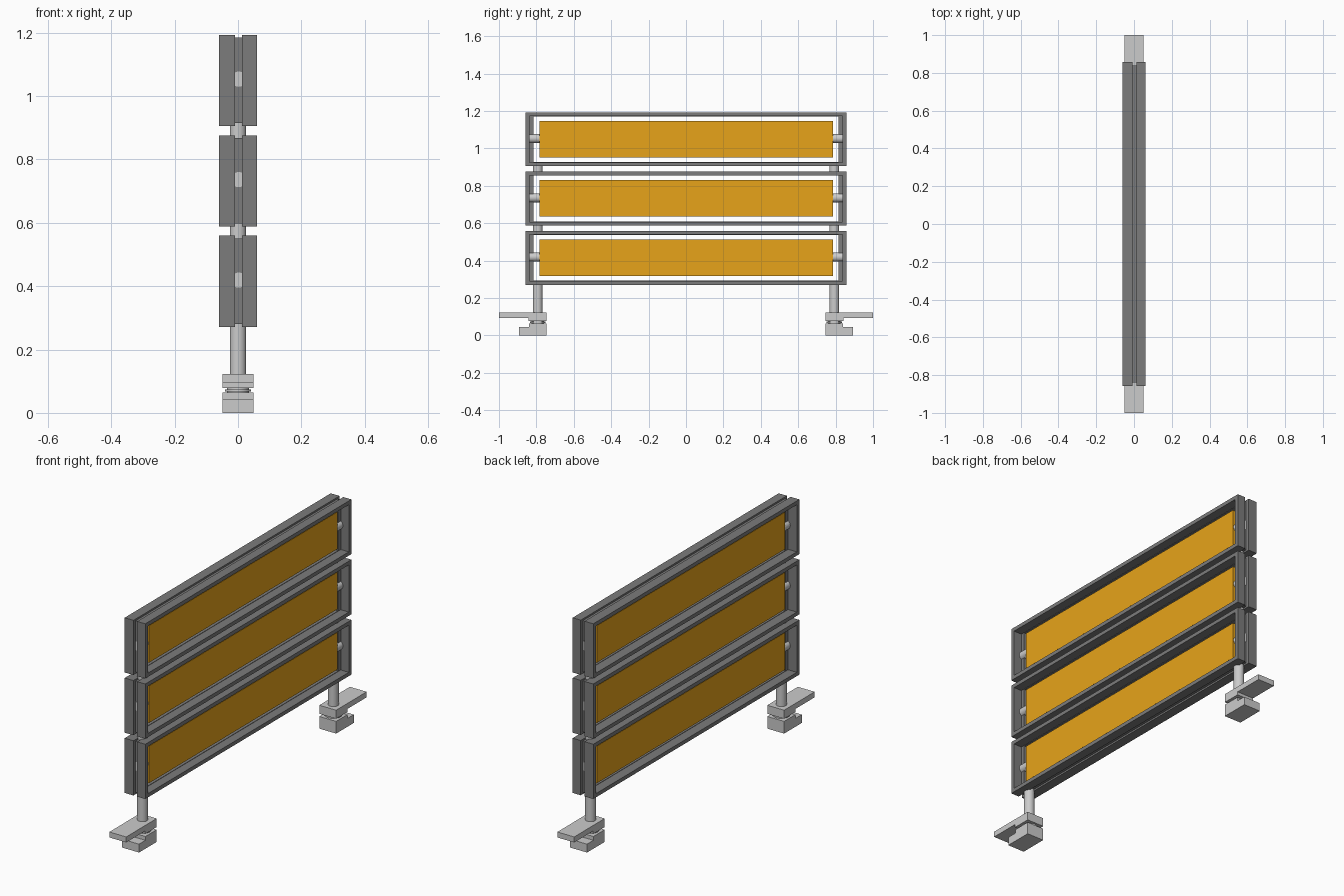
import bpy, bmesh, math
from mathutils import Matrix

if "Cube" in bpy.data.objects:
    bpy.data.objects.remove(bpy.data.objects["Cube"])


def material(name, color):
    m = bpy.data.materials.new(name)
    m.diffuse_color = color
    m.use_nodes = True
    m.node_tree.nodes["Principled BSDF"].inputs["Base Color"].default_value = m.diffuse_color
    return m


DARK = material("dark_frame", (0.2, 0.2, 0.2, 1))
ORANGE = material("orange_panel", (0.8, 0.37, 0.01, 1))


def finish(name, bm, mat=None):
    bmesh.ops.recalc_face_normals(bm, faces=bm.faces)
    me = bpy.data.meshes.new(name)
    bm.to_mesh(me)
    bm.free()
    ob = bpy.data.objects.new(name, me)
    bpy.context.collection.objects.link(ob)
    if mat:
        me.materials.append(mat)
    return ob


def box(name, lo, hi, mat=None):
    bm = bmesh.new()
    bmesh.ops.create_cube(bm, size=1)
    for v in bm.verts:
        v.co = [(a + b) / 2 + c * (b - a) for a, b, c in zip(lo, hi, v.co)]
    return finish(name, bm, mat)


def cylinder(name, r, length, center, along_y=False):
    bm = bmesh.new()
    rot = Matrix.Rotation(math.pi / 2, 4, 'X') if along_y else Matrix()
    bmesh.ops.create_cone(bm, cap_ends=True, segments=32, radius1=r, radius2=r,
                          depth=length, matrix=Matrix.Translation(center) @ rot)
    for f in bm.faces:
        f.smooth = len(f.verts) == 4
    for e in bm.edges:
        e.smooth = all(f.smooth for f in e.link_faces)
    return finish(name, bm)


def ring(name, x0, x1, outer, inner, zc):
    """Rectangular frame in the YZ plane, extruded along x."""
    bm = bmesh.new()
    loops = [[bm.verts.new((x, sy * y, zc + sz * z))
              for sy, sz in ((-1, -1), (1, -1), (1, 1), (-1, 1))]
             for x, (y, z) in ((x0, outer), (x1, outer), (x1, inner), (x0, inner))]
    for a in range(4):
        b = (a + 1) % 4
        for i in range(4):
            j = (i + 1) % 4
            bm.faces.new((loops[a][i], loops[a][j], loops[b][j], loops[b][i]))
    return finish(name, bm, DARK)


def profile_x(name, pts, half_width, side):
    """YZ outline extruded across x."""
    bm = bmesh.new()
    f = bm.faces.new([bm.verts.new((-half_width, side * y, z)) for y, z in pts])
    ext = bmesh.ops.extrude_face_region(bm, geom=[f])["geom"]
    for v in ext:
        if isinstance(v, bmesh.types.BMVert):
            v.co.x = half_width
    return finish(name, bm)


CENTERS = (0.415, 0.732, 1.049)

# Three framed panels
for n, zc in enumerate(CENTERS, 1):
    ring(f"frame_back_{n}", -0.06, -0.009, (0.857, 0.144), (0.836, 0.124), zc)
    ring(f"frame_front_{n}", 0.013, 0.06, (0.857, 0.144), (0.836, 0.124), zc)
    ring(f"frame_web_{n}", -0.009, 0.013, (0.838, 0.135), (0.815, 0.122), zc)
    box(f"panel_{n}", (-0.03, -0.782, zc - 0.097), (0.03, 0.785, zc + 0.098), ORANGE)

for side, label in ((-1, "left"), (1, "right")):
    y = side * 0.793
    # Pivot pins holding each panel
    for n, zc in enumerate(CENTERS, 1):
        cylinder(f"pivot_pin_{label}_{n}", 0.024, 0.07,
                 (0.002, side * 0.805, zc + 0.004), True)
    # Leg post and short links between frames
    cylinder(f"leg_post_{label}", 0.026, 0.166, (0, y, 0.2), False)
    for n in (1, 2):
        zm = (CENTERS[n - 1] + CENTERS[n]) / 2
        cylinder(f"link_post_{label}_{n}", 0.026, 0.048, (0, y, zm), False)
    # Clamp foot: upper arm, neck, washer and lower jaw
    profile_x(f"upper_arm_{label}",
              [(0.746, 0.078), (0.842, 0.078), (0.842, 0.094), (1.0, 0.094),
               (1.0, 0.123), (0.746, 0.123)], 0.049, side)
    cylinder(f"clamp_neck_{label}", 0.034, 0.03, (0, y, 0.07), False)
    cylinder(f"clamp_washer_{label}", 0.041, 0.007, (0, y, 0.071), False)
    profile_x(f"lower_jaw_{label}",
              [(0.746, 0), (0.893, 0), (0.893, 0.044), (0.84, 0.044),
               (0.84, 0.064), (0.746, 0.064)], 0.049, side)
